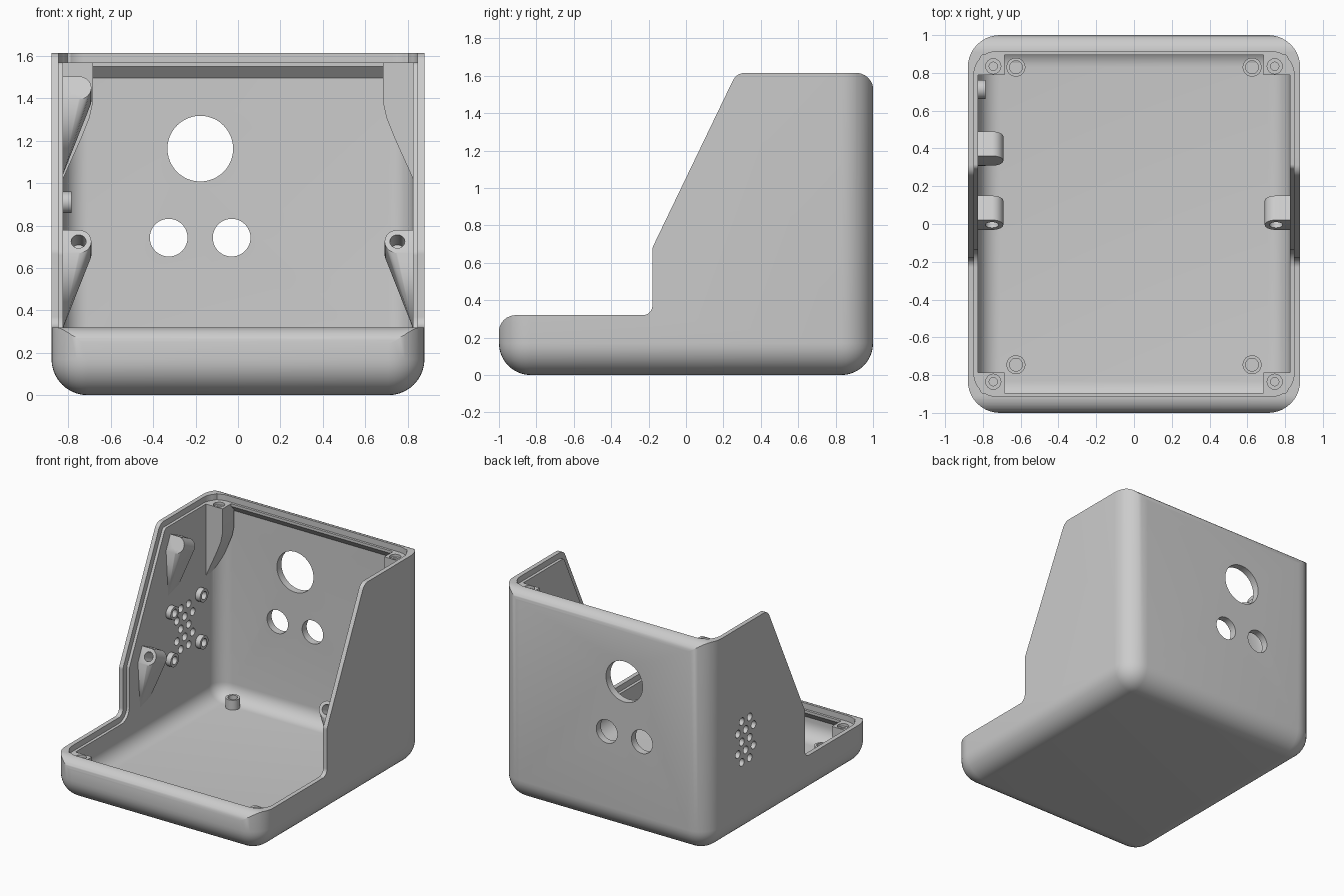
import bpy, bmesh, math
from mathutils import Vector

if "Cube" in bpy.data.objects:
    bpy.data.objects.remove(bpy.data.objects["Cube"])

GREY = bpy.data.materials.new("light_grey")
GREY.diffuse_color = (0.6, 0.6, 0.6, 1)
GREY.use_nodes = True
GREY.node_tree.nodes["Principled BSDF"].inputs["Base Color"].default_value = GREY.diffuse_color


def make(name, bm):
    bmesh.ops.recalc_face_normals(bm, faces=bm.faces)
    me = bpy.data.meshes.new(name)
    bm.to_mesh(me)
    bm.free()
    me.materials.append(GREY)
    ob = bpy.data.objects.new(name, me)
    bpy.context.collection.objects.link(ob)
    return ob


def rounded_box(name, hx, hy, z0, z1, r):
    """Box with rounded upright and bottom edges and a square open top."""
    bm = bmesh.new()
    bmesh.ops.create_cube(bm, size=2)
    for v in bm.verts:
        v.co = (v.co.x * hx, v.co.y * hy, z1 if v.co.z > 0 else z0)
    edges = [e for e in bm.edges if min(v.co.z for v in e.verts) < z1 - 1e-4]
    bmesh.ops.bevel(bm, geom=edges, offset=r, segments=10, profile=0.5, affect='EDGES')
    return make(name, bm)


def fillet(pts, n=8):
    """Round polygon corners given as (a, b, radius)."""
    out = []
    for i, (a, b, r) in enumerate(pts):
        p = Vector((a, b))
        if r == 0:
            out.append(p)
            continue
        d0 = (Vector(pts[i - 1][:2]) - p).normalized()
        d1 = (Vector(pts[(i + 1) % len(pts)][:2]) - p).normalized()
        half = d0.angle(d1) / 2
        c = p + (d0 + d1).normalized() * (r / math.sin(half))
        s, e = p + d0 * (r / math.tan(half)) - c, p + d1 * (r / math.tan(half)) - c
        for k in range(n + 1):
            out.append(c + s.lerp(e, k / n).normalized() * r)
    return out


def prism(name, pts, axis, lo, hi):
    """Extrude (y, z) points along x, or (x, z) points along y."""
    bm = bmesh.new()
    co = lambda p, t: (t, p[0], p[1]) if axis == 'x' else (p[0], t, p[1])
    rings = [[bm.verts.new(co(p, t)) for p in pts] for t in (lo, hi)]
    bm.faces.new(rings[0])
    bm.faces.new(rings[1])
    n = len(pts)
    for i in range(n):
        j = (i + 1) % n
        bm.faces.new((rings[0][i], rings[0][j], rings[1][j], rings[1][i]))
    return make(name, bm)


def cylinder(name, p0, p1, r, n=32):
    p0, p1 = Vector(p0), Vector(p1)
    bm = bmesh.new()
    bmesh.ops.create_cone(bm, cap_ends=True, segments=n, radius1=r, radius2=r,
                          depth=(p1 - p0).length)
    q = Vector((0, 0, 1)).rotation_difference(p1 - p0)
    for v in bm.verts:
        v.co = q @ v.co + (p0 + p1) / 2
    return make(name, bm)


def combine(ob, tool, op='DIFFERENCE'):
    m = ob.modifiers.new("cut", 'BOOLEAN')
    m.operation, m.object, m.solver = op, tool, 'EXACT'
    bpy.context.view_layer.objects.active = ob
    bpy.ops.object.modifier_apply(modifier=m.name)
    bpy.data.objects.remove(tool)
    return ob


def tube(name, p0, p1, r, hole):
    d = Vector(p1) - Vector(p0)
    return combine(cylinder(name, p0, p1, r),
                   cylinder("bore", Vector(p0) + d * 0.15, Vector(p1) + d, hole))


# Outer housing: rounded box trimmed to the stepped, sloping side profile
shell = rounded_box("housing", 0.88, 1.0, 0, 1.8, 0.17)
side = fillet([(-1.001, -0.1, 0), (-1.001, 0.32, 0.09), (-0.18, 0.32, 0.05),
               (-0.18, 0.68, 0.06), (0.27, 1.615, 0.07), (1.001, 1.615, 0.09),
               (1.001, -0.1, 0)])
combine(shell, prism("side_trim", side, 'x', -1.2, 1.2), 'INTERSECT')

# Hollow interior, leaving a thicker lip at the front and back rim
cavity = rounded_box("cavity", 0.825, 0.945, 0.055, 2.1, 0.115)
inner = [(-0.96, -0.1), (-0.96, 0.184), (-0.895, 0.255), (-0.895, 2), (0.895, 2),
         (0.895, 1.55), (0.96, 1.479), (0.96, -0.1)]
combine(cavity, prism("inner_trim", inner, 'x', -1, 1), 'INTERSECT')
combine(shell, cavity)

# Rebate running around the rim to seat a lid
rebate = rounded_box("rebate", 0.847, 0.913, -0.3, 1.9, 0.12)
above = fillet([(-1.2, 0.275, 0), (-0.135, 0.275, 0.095), (-0.135, 0.67, 0.04),
                (0.298, 1.57, 0.03), (1.2, 1.57, 0), (1.2, 2, 0), (-1.2, 2, 0)])
combine(rebate, prism("above_trim", above, 'x', -1, 1), 'INTERSECT')
combine(shell, rebate)

# Connector holes through the back wall
for x, z, r in ((-0.178, 1.163, 0.155), (-0.327, 0.743, 0.089), (-0.03, 0.743, 0.089)):
    combine(shell, cylinder("port", (x, 0.8, z), (x, 1.2, z), r, 48))

# Honeycomb vent through the left wall, with a mounting post at each corner
VY, VZ = 0.535, 0.73
for row in range(-2, 3):
    n = 3 if row % 2 else 2
    for k in range(n):
        y, z = VY + (k - (n - 1) / 2) * 0.095, VZ + row * 0.078
        combine(shell, cylinder("vent", (-1, y, z), (-0.75, y, z), 0.029, 20))
parts = [shell]
for sy in (-1, 1):
    for sz in (-1, 1):
        y, z = VY + sy * 0.178, VZ + sz * 0.18
        parts.append(tube("vent_post", (-0.835, y, z), (-0.785, y, z), 0.05, 0.03))

# Floor standoffs
for sx in (-1, 1):
    for y in (0.83, -0.745):
        parts.append(tube("floor_standoff", (sx * 0.625, y, 0.045),
                          (sx * 0.625, y, 0.13), 0.05, 0.034))

# Corner screw blocks that taper into the side walls
back_block = [(0.685, 1.57), (0.685, 1.38), (0.70, 1.31), (0.74, 1.21), (0.835, 1.0),
              (0.835, 1.57)]
front_block = [(0.685, 0.275), (0.685, 0.2), (0.83, 0.13), (0.83, 0.275)]
for sx in (-1, 1):
    for name, prof, lo, hi, y, top in (
            ("back_screw_block", back_block, 0.79, 0.93, 0.835, 1.57),
            ("front_screw_block", front_block, -0.93, -0.785, -0.835, 0.275)):
        ob = prism(name, [(sx * x, z) for x, z in prof], 'y', lo, hi)
        for r, d in ((0.04, 0.02), (0.022, 0.08)):
            combine(ob, cylinder("bore", (sx * 0.745, y, top - d),
                                 (sx * 0.745, y, top + 0.1), r, 24))
        parts.append(ob)

# Angled screw brackets on the side walls, square to the sloping opening
u = Vector((0, 0.901, -0.434))
v = Vector((0, 0.434, 0.901))
for sx, y, z in ((-1, 0.335, 1.45), (-1, -0.005, 0.725), (1, -0.005, 0.725)):
    c = Vector((sx * 0.752, y, z))
    bm = bmesh.new()
    for end in (c, c + u * 0.143):
        for k in range(25):
            a = math.pi * (k / 24 - 0.5)
            bm.verts.new(end + Vector((-sx * 0.06 * math.cos(a), 0, 0)) + v * 0.06 * math.sin(a))
        for s in (-0.06, 0.06):
            bm.verts.new(end + Vector((sx * 0.08, 0, 0)) + v * s)
    for dy, dz in ((0, -0.42), (0.13, -0.38)):
        bm.verts.new((sx * 0.83, y + dy, z + dz))
    hull = bmesh.ops.convex_hull(bm, input=bm.verts)
    bmesh.ops.delete(bm, geom=list({g for g in hull["geom_interior"] + hull["geom_unused"]
                                    if isinstance(g, bmesh.types.BMVert)}), context='VERTS')
    ob = make("side_bracket", bm)
    combine(ob, cylinder("bore", c - u * 0.05, c + u * 0.11, 0.035, 24))
    parts.append(ob)

# Smooth rounded surfaces, keep machined edges crisp
bpy.ops.object.select_all(action='DESELECT')
for ob in parts:
    ob.select_set(True)
bpy.context.view_layer.objects.active = shell
bpy.ops.object.shade_smooth_by_angle(angle=math.radians(30))
